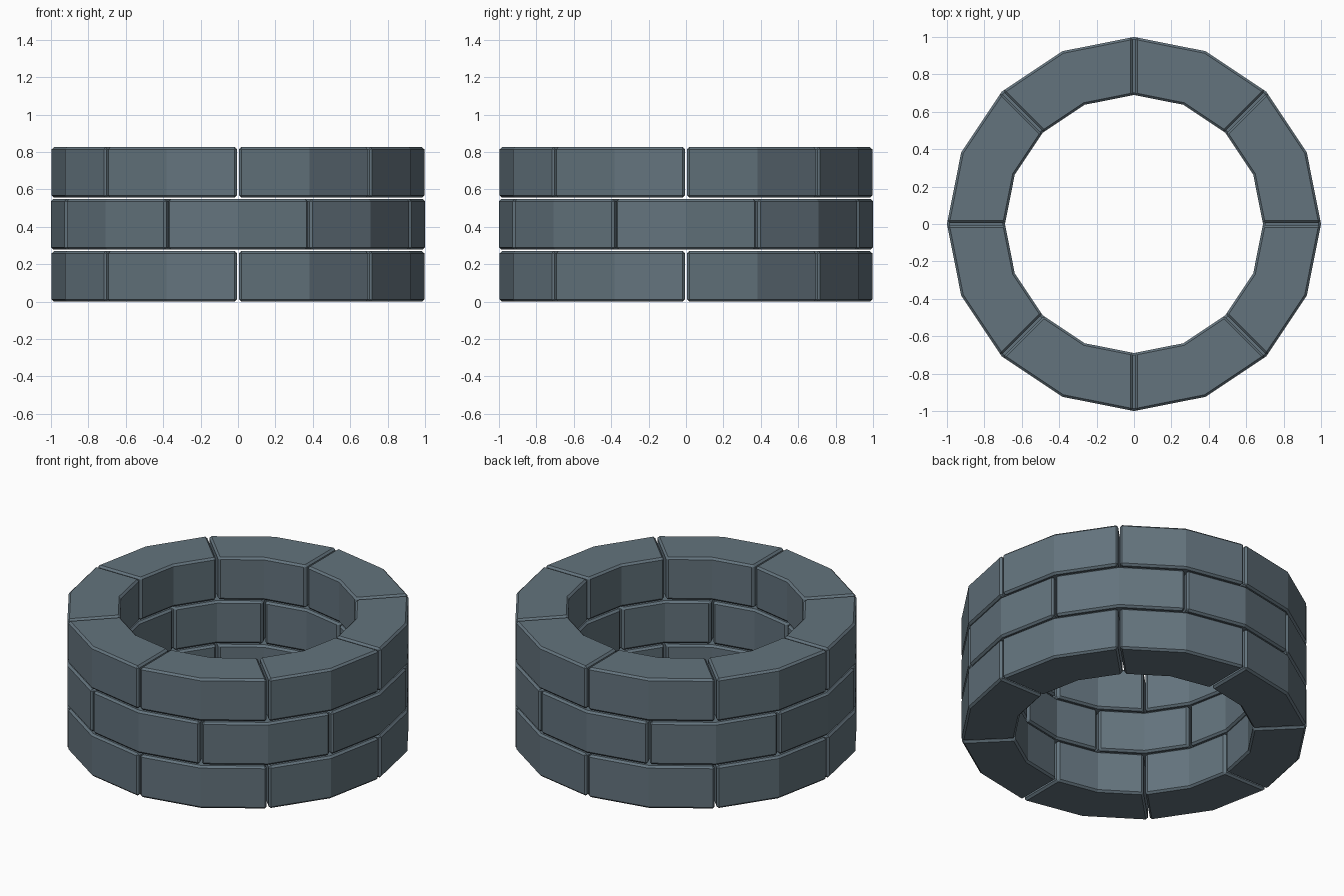
import bpy, math
from mathutils import Vector

if "Cube" in bpy.data.objects:
    bpy.data.objects.remove(bpy.data.objects["Cube"])

R_OUT, R_IN = 1.0, 0.69
PITCH, HEIGHT = 0.278, 0.27
GAP, BEVEL = 0.006, 0.012
STEP = math.pi / 8

stone = bpy.data.materials.new("slate_stone")
stone.diffuse_color = (0.125, 0.172, 0.205, 1)
stone.use_nodes = True
stone.node_tree.nodes["Principled BSDF"].inputs["Base Color"].default_value = stone.diffuse_color


def arc(radius, mid):
    """Two-segment arc of one brick, ends pulled back parallel to the joint."""
    a, b, c = (Vector((radius * math.cos(t), radius * math.sin(t)))
               for t in (mid - STEP, mid, mid + STEP))
    t = GAP / (radius * math.sin(STEP))
    return [a.lerp(b, t), b, c.lerp(b, t)]


def brick(name, mid, z0, z1):
    outer, inner = arc(R_OUT, mid), arc(R_IN, mid)
    ring = outer + inner[::-1]
    verts = [(p.x, p.y, z) for z in (z0, z1) for p in ring]
    # each end cap is two quads, sides wrap round the outline
    faces = [(5, 4, 1, 0), (4, 3, 2, 1), (6, 7, 10, 11), (7, 8, 9, 10)]
    faces += [(i, (i + 1) % 6, (i + 1) % 6 + 6, i + 6) for i in range(6)]
    mesh = bpy.data.meshes.new(name)
    mesh.from_pydata(verts, [], faces)
    mesh.materials.append(stone)
    ob = bpy.data.objects.new(name, mesh)
    bpy.context.collection.objects.link(ob)
    # chamfered edges, leaving the shallow bend in the middle sharp
    mod = ob.modifiers.new("chamfer", 'BEVEL')
    mod.width, mod.segments = BEVEL, 1
    mod.limit_method, mod.angle_limit = 'ANGLE', math.radians(40)


# three courses of eight bricks, the middle one shifted by half a brick
for course in range(3):
    z = course * PITCH
    for k in range(8):
        mid = k * 2 * STEP + (0 if course == 1 else STEP)
        brick(f"brick_course{course + 1}_{k + 1}", mid, z, z + HEIGHT)
